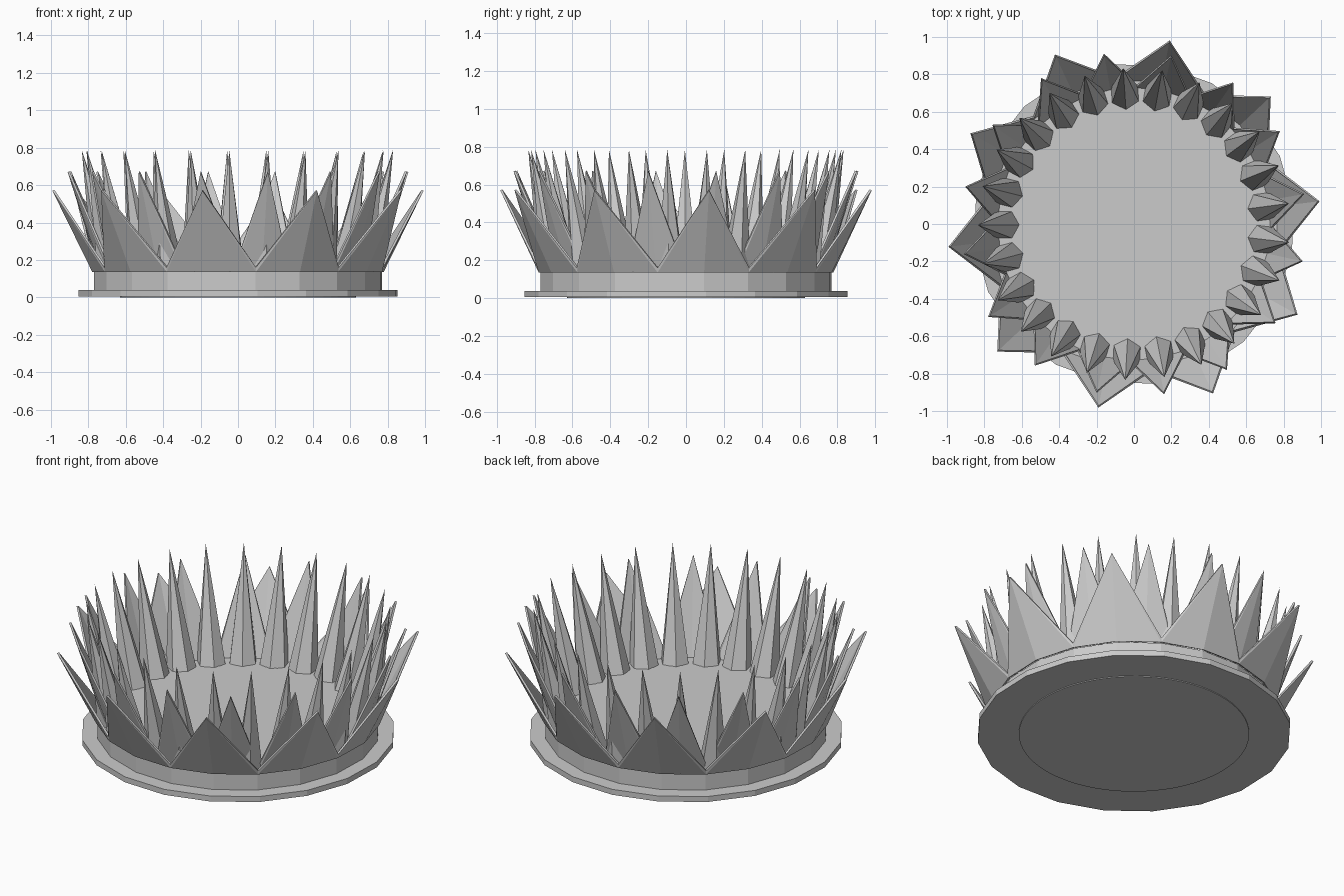
import bpy, bmesh, math
from mathutils import Vector

cube = bpy.data.objects.get("Cube")
if cube:
    bpy.data.objects.remove(cube, do_unlink=True)

grey = bpy.data.materials.new("light_grey")
grey.use_nodes = True
COLOUR = (0.6, 0.6, 0.6, 1)
grey.diffuse_color = COLOUR
grey.node_tree.nodes["Principled BSDF"].inputs["Base Color"].default_value = COLOUR

PHASE = 7


def polar(radius, degrees, z):
    a = math.radians(degrees)
    return Vector((radius * math.cos(a), radius * math.sin(a), z))


def finish(name, bm):
    bmesh.ops.recalc_face_normals(bm, faces=bm.faces)
    mesh = bpy.data.meshes.new(name)
    bm.to_mesh(mesh)
    bm.free()
    mesh.materials.append(grey)
    obj = bpy.data.objects.new(name, mesh)
    bpy.context.collection.objects.link(obj)
    return obj


def disc(name, radius, bottom, top, sides):
    """Closed upright prism."""
    bm = bmesh.new()
    rings = [[bm.verts.new(polar(radius, PHASE + i * 360 / sides, z))
              for i in range(sides)] for z in (bottom, top)]
    for ring in rings:
        bm.faces.new(ring)
    for i in range(sides):
        j = (i + 1) % sides
        bm.faces.new((rings[0][i], rings[0][j], rings[1][j], rings[1][i]))
    return finish(name, bm)


def crown_ring(name, count, phase, base_r, base_z, valley_r, valley_z, tip_r, tip_z):
    """Thin zigzag sheet whose points lean outwards."""
    bm = bmesh.new()
    step = 180 / count
    base, rim = [], []
    for i in range(2 * count):
        angle = phase + i * step
        r, z = (valley_r, valley_z) if i % 2 else (tip_r, tip_z)
        base.append(bm.verts.new(polar(base_r, angle, base_z)))
        rim.append(bm.verts.new(polar(r, angle, z)))
    for i in range(2 * count):
        j = (i + 1) % (2 * count)
        tip, valley = (j, i) if i % 2 else (i, j)
        bm.faces.new((base[i], base[j], rim[tip]))
        bm.faces.new((base[valley], rim[valley], rim[tip]))
    obj = finish(name, bm)
    shell = obj.modifiers.new("thickness", "SOLIDIFY")
    shell.thickness = 0.012
    shell.offset = -1
    return obj


def cone_ring(name, count, phase, base_r, base_z, size, sides, tip_r, tip_z):
    """Ring of separate faceted spikes leaning outwards."""
    bm = bmesh.new()
    for k in range(count):
        angle = phase + k * 360 / count
        centre = polar(base_r, angle, base_z)
        tip = bm.verts.new(polar(tip_r, angle, tip_z))
        ring = [bm.verts.new(centre + polar(size, angle + 180 + i * 360 / sides, 0))
                for i in range(sides)]
        bm.faces.new(ring)
        for i in range(sides):
            bm.faces.new((ring[i], ring[(i + 1) % sides], tip))
    return finish(name, bm)


# Base plate, raised rim and round floor
disc("base_flange", 0.86, 0.005, 0.038, 20)
disc("rim", 0.775, 0.038, 0.136, 20)
disc("floor", 0.63, 0, 0.138, 64)

# Three rows of spikes, from the outside in
crown_ring("outer_spikes", 10, PHASE, 0.785, 0.136, 0.79, 0.16, 1.0, 0.57)
crown_ring("middle_spikes", 16, 10, 0.74, 0.136, 0.745, 0.17, 0.925, 0.67)
cone_ring("inner_spikes", 25, 7.6, 0.695, 0.136, 0.082, 6, 0.835, 0.785)
